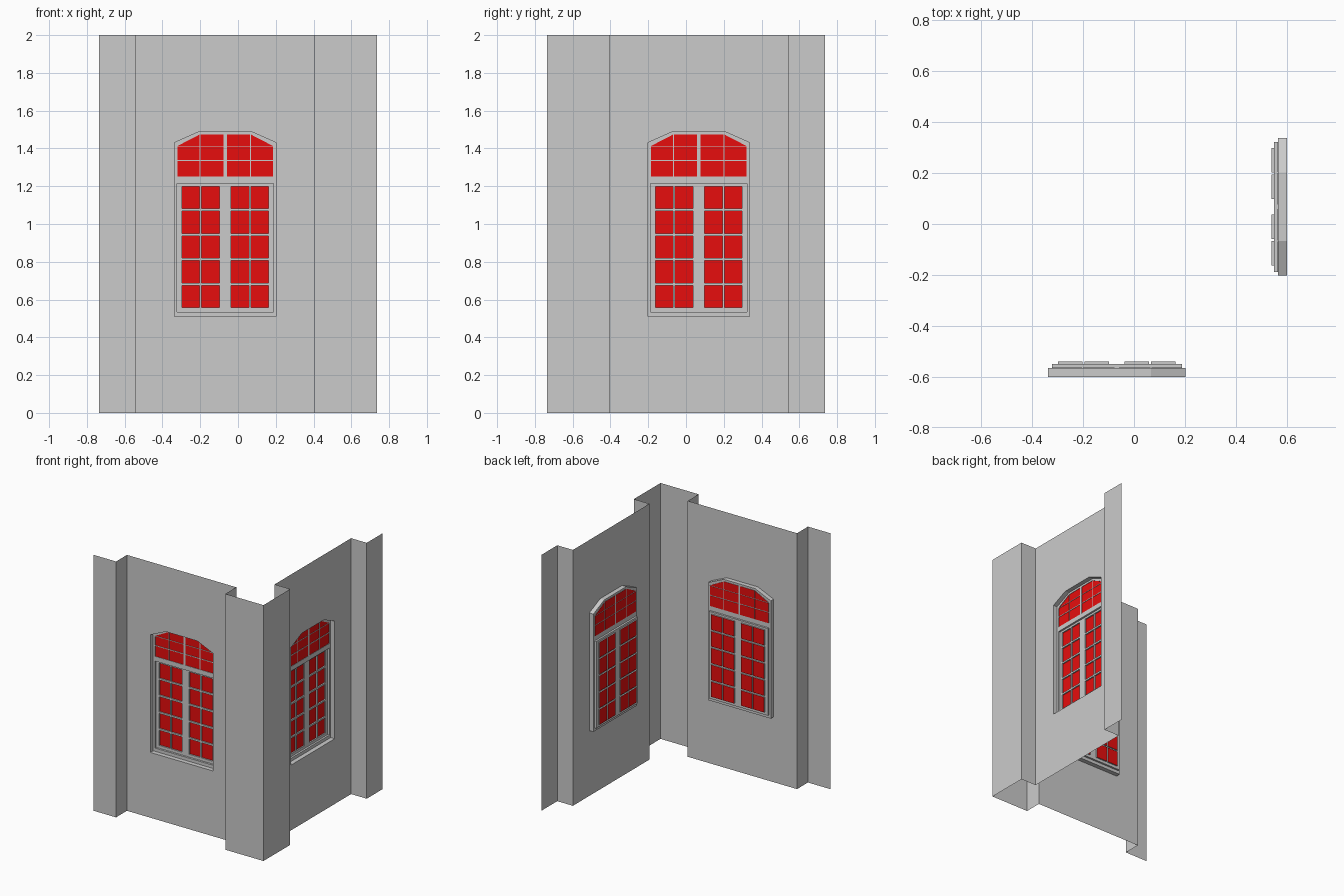
import bpy, bmesh, math
from mathutils import Vector

if "Cube" in bpy.data.objects:
    bpy.data.objects.remove(bpy.data.objects["Cube"])


def material(name, rgb):
    mat = bpy.data.materials.new(name)
    mat.use_nodes = True
    mat.diffuse_color = (*rgb, 1)
    mat.node_tree.nodes["Principled BSDF"].inputs["Base Color"].default_value = (*rgb, 1)
    return mat


grey = material("plaster grey", (0.6, 0.6, 0.6))
red = material("glass red", (0.8, 0.004, 0.004))

HEIGHT = 2.0
WALL, OUTER = 0.6, 0.735        # wall plane and pilaster face
CENTRE, HALF = -0.0675, 0.4725  # bay centre and half width
FRAME, CASEMENT, PANE, TOP_PANE = 0.035, 0.05, 0.06, 0.038  # depths behind the wall


# Loops are lists of (across, height) points
def rect(x0, x1, z0, z1):
    return [(x0, z0), (x1, z0), (x1, z1), (x0, z1)]


def arch(half, flat, z0, shoulder, top):
    return [(-half, z0), (half, z0), (half, shoulder), (flat, top), (-flat, top), (-half, shoulder)]


def mirrored(loop):
    return [(-x, z) for x, z in reversed(loop)]


def add_loop(bm, loop, depth):
    return [bm.verts.new((x, depth, z)) for x, z in loop]


def sheet(bm, outer, holes, depth):
    """Flat sheet with openings."""
    edges = []
    for loop in [outer] + holes:
        vs = add_loop(bm, loop, depth)
        edges += [bm.edges.new((vs[i - 1], vs[i])) for i in range(len(vs))]
    made = bmesh.ops.triangle_fill(bm, edges=edges, use_dissolve=False, normal=Vector((0, -1, 0)))
    for face in made["geom"]:
        if isinstance(face, bmesh.types.BMFace):
            face.normal_update()
            if face.normal.y > 0:
                face.normal_flip()


def reveal(bm, loop, d0, d1):
    """Side faces running back from the edge of an opening."""
    a, b = add_loop(bm, loop, d0), add_loop(bm, loop, d1)
    for i in range(len(loop)):
        bm.faces.new((a[i - 1], b[i - 1], b[i], a[i]))


def finish(bm, name, mat):
    bmesh.ops.remove_doubles(bm, verts=bm.verts[:], dist=0.0001)
    mesh = bpy.data.meshes.new(name)
    bm.to_mesh(mesh)
    bm.free()
    mesh.materials.append(mat)
    return mesh


def place(name, mesh, location=(0, 0, 0), turn=0):
    obj = bpy.data.objects.new(name, mesh)
    obj.location = location
    obj.rotation_euler.z = turn
    bpy.context.collection.objects.link(obj)


# Window outlines
opening = arch(0.27, 0.135, 0.51, 1.43, 1.49)
casement = rect(-0.255, 0.255, 0.535, 1.215)

# Lower panes: two columns and five rows in each leaf
lower = []
for x0, x1 in ((0.03, 0.126), (0.135, 0.23)):
    for row in range(5):
        z = 0.557 + 0.1312 * row
        pane = rect(x0, x1, z, z + 0.118)
        lower += [pane, mirrored(pane)]

# Arched transom panes: two rows, then the sloped top row
upper = []
for x0, x1 in ((0.008, 0.132), (0.137, 0.253)):
    for z0, z1 in ((1.252, 1.334), (1.34, 1.409)):
        pane = rect(x0, x1, z0, z1)
        upper += [pane, mirrored(pane)]
for pane in (rect(0.008, 0.132, 1.413, 1.475),
             [(0.137, 1.413), (0.253, 1.413), (0.137, 1.473)]):
    upper += [pane, mirrored(pane)]

# Wall panel with the window opening
bm = bmesh.new()
sheet(bm, rect(-HALF, HALF, 0, HEIGHT), [opening], 0)
wall_mesh = finish(bm, "wall_panel", grey)

# Stepped frame, casement and bars
bm = bmesh.new()
reveal(bm, opening, 0, FRAME)
sheet(bm, opening, [casement] + upper, FRAME)
reveal(bm, casement, FRAME, CASEMENT)
sheet(bm, casement, lower, CASEMENT)
for pane in lower:
    reveal(bm, pane, CASEMENT, PANE)
for pane in upper:
    reveal(bm, pane, FRAME, TOP_PANE)
frame_mesh = finish(bm, "window_frame", grey)

# Glass
bm = bmesh.new()
for panes, depth in ((lower, PANE), (upper, TOP_PANE)):
    for pane in panes:
        bm.faces.new(add_loop(bm, pane, depth))
glass_mesh = finish(bm, "window_glass", red)

# The same bay on the front and on the side
for side, location, turn in (("front", (CENTRE, -WALL, 0), 0),
                             ("side", (WALL, -CENTRE, 0), math.pi / 2)):
    for mesh in (wall_mesh, frame_mesh, glass_mesh):
        place(side + "_" + mesh.name, mesh, location, turn)


# Pilasters as upright strips along a plan path
def pilaster(name, path):
    bm = bmesh.new()
    low = [bm.verts.new((x, y, 0)) for x, y in path]
    high = [bm.verts.new((x, y, HEIGHT)) for x, y in path]
    for i in range(len(path) - 1):
        bm.faces.new((low[i], low[i + 1], high[i + 1], high[i]))
    place(name, finish(bm, name, grey))


near, far = CENTRE + HALF, CENTRE - HALF
pilaster("corner_pilaster", [(near, -WALL), (near, -OUTER), (OUTER, -OUTER),
                             (OUTER, -near), (WALL, -near)])
pilaster("front_end_pilaster", [(-OUTER, -OUTER), (far, -OUTER), (far, -WALL)])
pilaster("side_end_pilaster", [(WALL, -far), (OUTER, -far), (OUTER, OUTER)])
